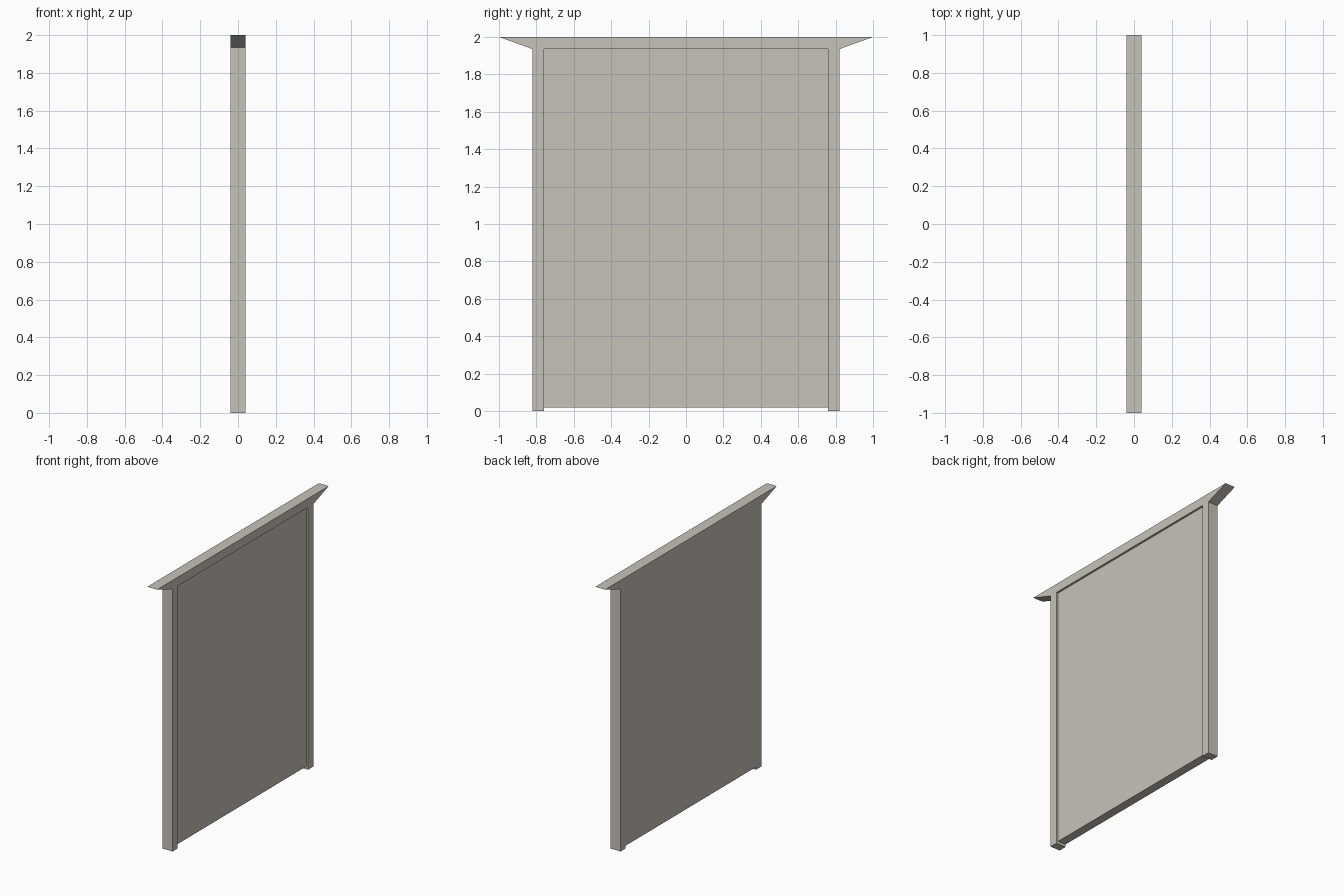
import bpy
import bmesh

if "Cube" in bpy.data.objects:
    bpy.data.objects.remove(bpy.data.objects["Cube"])

HALF_DEPTH = 0.04    # half thickness of the frame
OUT, INN = 0.82, 0.76  # outer and inner post faces
LINTEL = 1.935       # underside of the lintel
RECESS = 0.015       # panel set back from the +x face

mat = bpy.data.materials.new("warm_grey")
mat.diffuse_color = (0.56, 0.55, 0.49, 1.0)
mat.use_nodes = True
mat.node_tree.nodes["Principled BSDF"].inputs["Base Color"].default_value = mat.diffuse_color


def extrude_profile(name, profile, x0, x1):
    """Extrude a closed (y, z) outline from x0 to x1."""
    bm = bmesh.new()
    face = bm.faces.new([bm.verts.new((x0, y, z)) for y, z in profile])
    geom = bmesh.ops.extrude_face_region(bm, geom=[face])["geom"]
    verts = [g for g in geom if isinstance(g, bmesh.types.BMVert)]
    bmesh.ops.translate(bm, verts=verts, vec=(x1 - x0, 0, 0))
    bmesh.ops.recalc_face_normals(bm, faces=bm.faces)
    mesh = bpy.data.meshes.new(name)
    bm.to_mesh(mesh)
    bm.free()
    mesh.materials.append(mat)
    obj = bpy.data.objects.new(name, mesh)
    bpy.context.collection.objects.link(obj)
    return obj


# Door frame: two posts and a flared lintel as one mirrored outline
half = [(INN, LINTEL), (INN, 0), (OUT, 0), (OUT, LINTEL), (1.0, 2.0)]
outline = half + [(-y, z) for y, z in reversed(half)]
extrude_profile("door_frame", outline, -HALF_DEPTH, HALF_DEPTH)

# Door panel: flush with the back of the frame, recessed at the front
panel = [(-INN, 0.02), (INN, 0.02), (INN, LINTEL), (-INN, LINTEL)]
extrude_profile("door_panel", panel, -HALF_DEPTH, HALF_DEPTH - RECESS)
